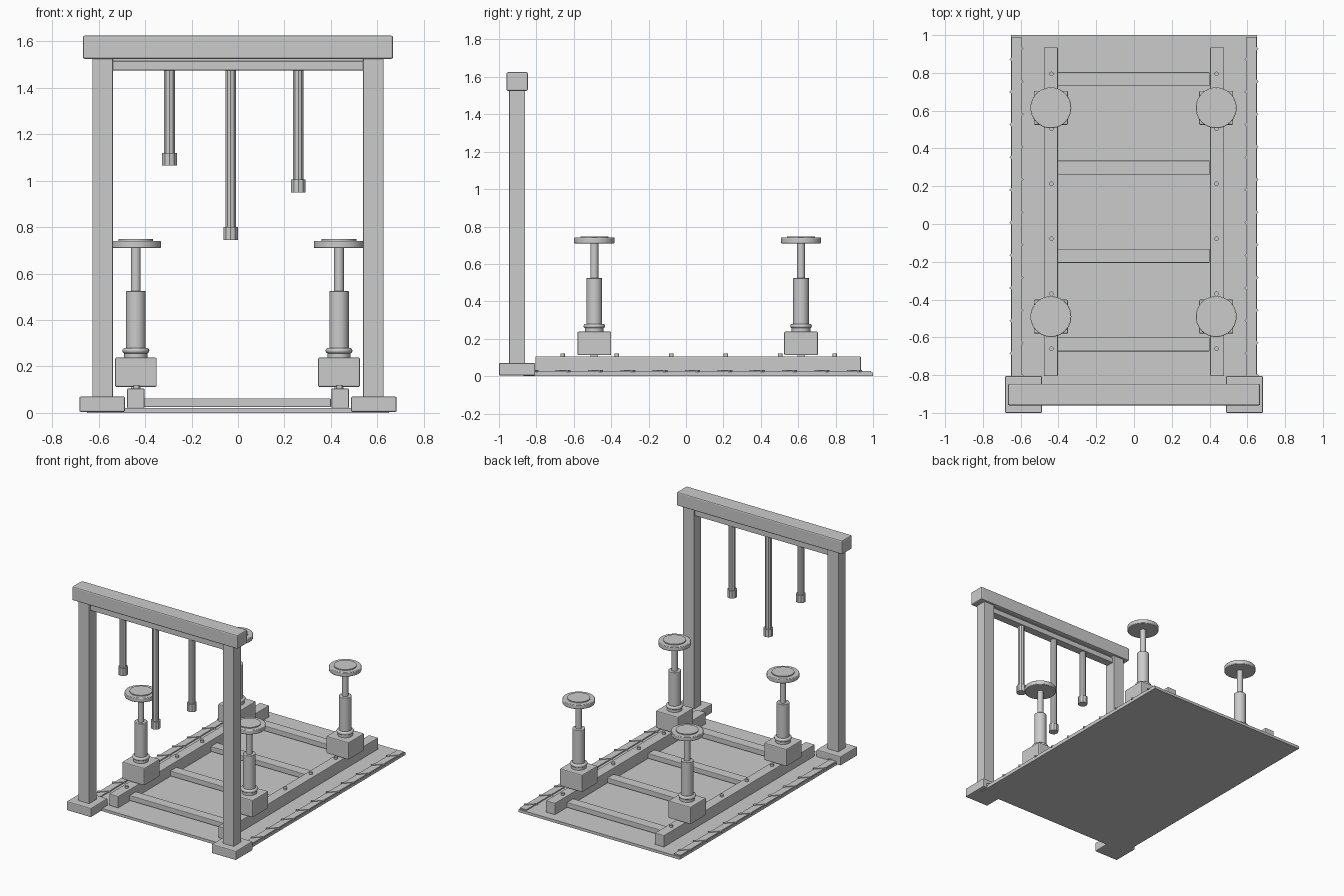
import bpy
from math import radians

cube = bpy.data.objects.get("Cube")
if cube:
    bpy.data.objects.remove(cube, do_unlink=True)

GREY = (0.6, 0.6, 0.6, 1)
steel = bpy.data.materials.new("grey_steel")
steel.use_nodes = True
steel.diffuse_color = GREY
steel.node_tree.nodes["Principled BSDF"].inputs["Base Color"].default_value = GREY


def finish(obj, name, bevel=0.0):
    obj.name = name
    obj.data.materials.append(steel)
    if bevel:
        mod = obj.modifiers.new("soft_edges", "BEVEL")
        mod.width, mod.segments = bevel, 2
    return obj


def box(name, x, y, z, bevel=0.0, turn=0):
    """Box from (min, max) ranges, optionally turned about z."""
    ranges = (x, y, z)
    bpy.ops.mesh.primitive_cube_add(size=1, location=[(a + b) / 2 for a, b in ranges])
    obj = bpy.context.object
    obj.scale = [b - a for a, b in ranges]
    bpy.ops.object.transform_apply(location=False, rotation=False, scale=True)
    obj.rotation_euler.z = radians(turn)
    return finish(obj, name, bevel)


def around(c, half):
    return (c - half, c + half)


def tube(name, x, y, z, radius, sides=32, bevel=0.0):
    bpy.ops.mesh.primitive_cylinder_add(
        vertices=sides, radius=radius, depth=z[1] - z[0],
        location=(x, y, (z[0] + z[1]) / 2))
    obj = bpy.context.object
    if sides > 12:
        bpy.ops.object.shade_smooth_by_angle(angle=radians(35))
    return finish(obj, name, bevel)


# Base plate with raised edge strips
box("base_plate", (-0.65, 0.65), (-0.87, 1.0), (0, 0.02))
for side in (-1, 1):
    box("edge_strip", around(side * 0.622, 0.026), (-0.86, 0.99), (0.02, 0.028))
    # Slanted tread bars across each strip
    for i in range(11):
        box("tread_bar", around(side * 0.622, 0.046), around(0.9 - i * 0.173, 0.009),
            (0.021, 0.032), turn=48)

# Ladder chassis
for side in (-1, 1):
    box("chassis_rail", around(side * 0.44, 0.037), (-0.805, 0.935), (0.02, 0.105), 0.004)
    for i in range(6):
        tube("rail_bolt", side * 0.437, 0.795 - i * 0.291, (0.1, 0.12), 0.012, 12)
for i in range(4):
    box("cross_member", (-0.405, 0.4), around(0.767 - i * 0.468, 0.037), (0.025, 0.063), 0.004)

# Four lifting jacks
for x in (-0.44, 0.435):
    for y in (-0.49, 0.615):
        box("jack_block", around(x, 0.09), around(y, 0.09), (0.112, 0.238), 0.006)
        box("jack_spacer", around(x, 0.02), around(y, 0.02), (0.1, 0.115))
        tube("jack_flange", x, y, (0.235, 0.262), 0.05)
        bpy.ops.mesh.primitive_torus_add(
            location=(x, y, 0.268), major_radius=0.046, minor_radius=0.012,
            major_segments=32, minor_segments=10)
        bpy.ops.object.shade_smooth_by_angle(angle=radians(60))
        finish(bpy.context.object, "jack_ring")
        tube("jack_cylinder", x, y, (0.26, 0.525), 0.042, bevel=0.003)
        tube("jack_rod", x, y, (0.52, 0.715), 0.021)
        tube("jack_pad", x, y, (0.71, 0.741), 0.108, 40, 0.004)
        tube("pad_insert", x, y, (0.735, 0.748), 0.075, 40)

# Gantry at the front
FRONT = -0.903
for side in (-1, 1):
    box("gantry_foot", around(side * 0.585, 0.098), around(FRONT, 0.097), (0.004, 0.07), 0.006)
    box("gantry_post", around(side * 0.583, 0.044), around(FRONT, 0.043), (0.06, 1.53), 0.004)
box("gantry_beam", (-0.668, 0.668), around(FRONT, 0.057), (1.525, 1.625), 0.008)
box("hanger_rail", (-0.545, 0.545), around(FRONT, 0.03), (1.475, 1.515), 0.003)
box("hanger_web", (-0.545, 0.545), around(FRONT, 0.02), (1.51, 1.53))

# Hanging hoses with end fittings
for x, bottom in ((-0.295, 1.065), (-0.032, 0.745), (0.26, 0.95)):
    tube("hose", x, FRONT, (bottom + 0.02, 1.48), 0.024, 10)
    tube("hose_fitting", x, FRONT, (bottom, bottom + 0.055), 0.033, 10)
